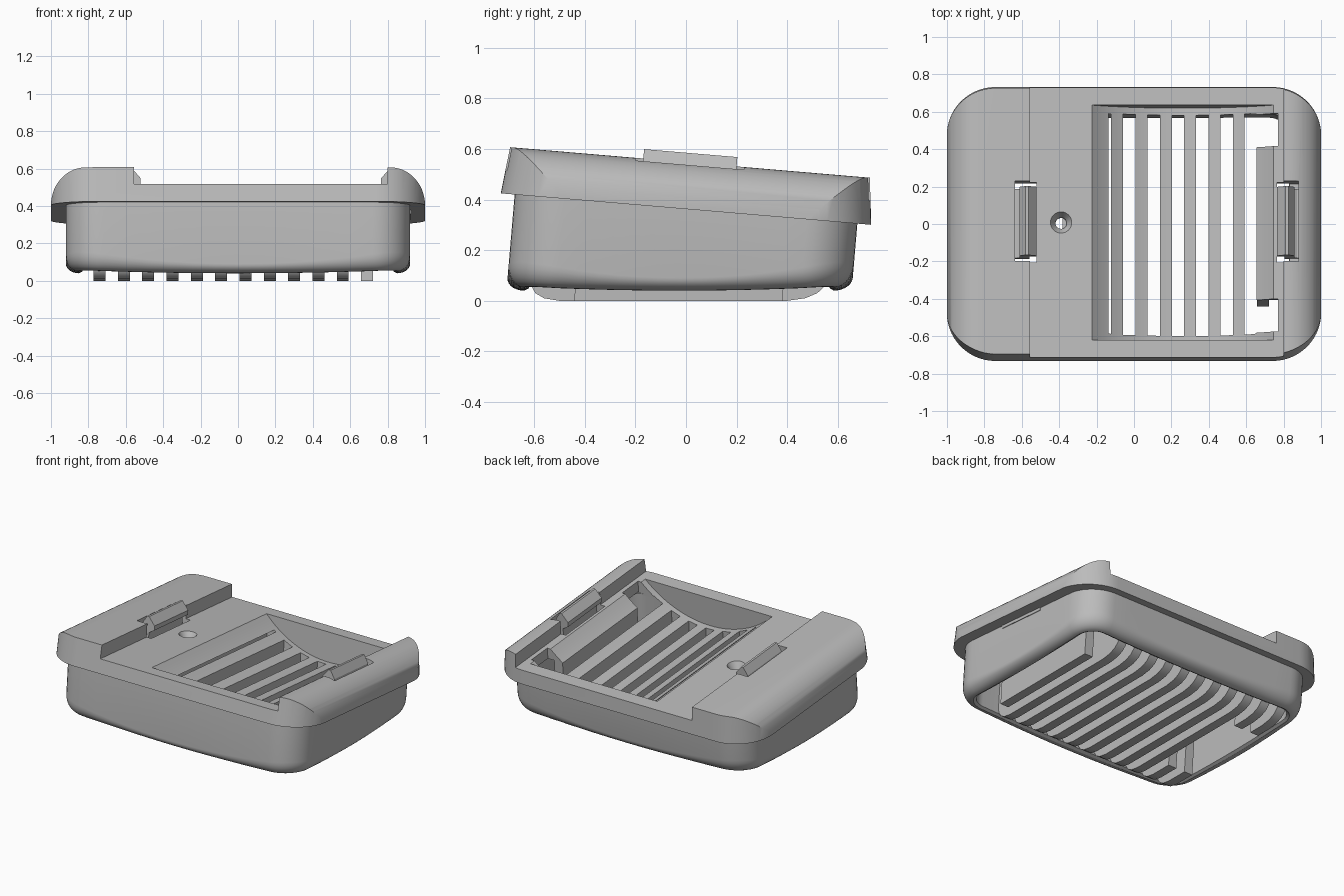
import bpy, bmesh, math
from mathutils import Matrix, Vector

if "Cube" in bpy.data.objects:
    bpy.data.objects.remove(bpy.data.objects["Cube"])

TILT = math.radians(-4.85)
LIFT = 0.3625          # height of the rim underside at the centre
parts = []

mat = bpy.data.materials.new("plain_grey")
mat.diffuse_color = (0.5, 0.5, 0.5, 1)
mat.use_nodes = True
mat.node_tree.nodes["Principled BSDF"].inputs["Base Color"].default_value = mat.diffuse_color


def make(name, bm, part=True):
    bmesh.ops.recalc_face_normals(bm, faces=bm.faces)
    me = bpy.data.meshes.new(name)
    bm.to_mesh(me)
    bm.free()
    ob = bpy.data.objects.new(name, me)
    bpy.context.collection.objects.link(ob)
    if part:
        me.materials.append(mat)
        parts.append(ob)
    else:
        ob.hide_render = True
    return ob


def loft(name, rings, closed=False, part=True):
    """Join equal rings of points; cap the ends, or close into a tube."""
    bm = bmesh.new()
    vs = [[bm.verts.new(p) for p in r] for r in rings]
    n = len(vs[0])
    pairs = list(zip(vs, vs[1:])) + ([(vs[-1], vs[0])] if closed else [])
    for a, b in pairs:
        for i in range(n):
            j = (i + 1) % n
            bm.faces.new((a[i], a[j], b[j], b[i]))
    if not closed:
        bm.faces.new(vs[0])
        bm.faces.new(vs[-1])
    return make(name, bm, part)


def prism_y(name, prof, y0, y1, part=True):
    return loft(name, [[(x, y, z) for x, z in prof] for y in (y0, y1)], part=part)


def prism_x(name, prof, x0, x1, part=True):
    return loft(name, [[(x, y, z) for y, z in prof] for x in (x0, x1)], part=part)


def box(x0, x1, y0, y1, z0, z1):
    return prism_y("cutter", [(x0, z0), (x1, z0), (x1, z1), (x0, z1)], y0, y1, False)


def boolean(ob, cutter, op='DIFFERENCE'):
    m = ob.modifiers.new("cut", 'BOOLEAN')
    m.operation, m.solver, m.object = op, 'EXACT', cutter
    bpy.context.view_layer.objects.active = ob
    bpy.ops.object.modifier_apply(modifier=m.name)


def rrect(hx, hy, r, arc=10, side=12):
    """Rounded rectangle with extra points along its straight sides."""
    corners = []
    for k, (sx, sy) in enumerate([(1, 1), (-1, 1), (-1, -1), (1, -1)]):
        c = []
        for i in range(arc + 1):
            a = math.pi / 2 * (k + i / arc)
            c.append((sx * (hx - r) + r * math.cos(a), sy * (hy - r) + r * math.sin(a)))
        corners.append(c)
    pts = []
    for k in range(4):
        pts += corners[k]
        p, q = Vector(corners[k][-1]), Vector(corners[(k + 1) % 4][0])
        pts += [tuple(p.lerp(q, i / side)) for i in range(1, side)]
    return pts


def local_z(y, zw):
    """Height in the tilted frame that gives world height zw."""
    return (zw - LIFT - math.sin(TILT) * y) / math.cos(TILT)


# Rim: plan outline crossed with a side profile with rounded ends and a sunken deck
arc = [(0.82 + 0.18 * math.cos(a), 0.185 * math.sin(a))
       for a in [math.pi / 2 * i / 14 for i in range(15)]]
profile = arc + [(0.80, 0.185), (0.80, 0.095), (-0.555, 0.095), (-0.555, 0.185)]
profile += [(-x, z) for x, z in reversed(arc)]
rim = prism_y("rim_and_deck", profile, -0.9, 0.9)
plan = loft("plan_cutter", [
    [(x, y, -0.0001) for x, y in rrect(1.001, 0.735, 0.26, 14, 1)],
    [(x, y, 0.20) for x, y in rrect(1.001, 0.712, 0.26, 14, 1)]], part=False)
boolean(rim, plan, 'INTERSECT')

# Body wall: curved lower edge with a rolled lip, hollow inside
HX, HY, R = 0.92, 0.68, 0.2


def ring(inset, height):
    out = []
    for (x, y), (ox, oy) in zip(rrect(HX - inset, HY - inset, R - inset), rrect(HX, HY, R)):
        t = (ox / HX) ** 2 * (oy / HY) ** 2
        out.append((x, y, height(t, y)))
    return out


rings = [ring(0, lambda t, y: 0.01)]
for i in range(8):
    a = math.pi / 2 * i / 7
    rings.append(ring(0.07 * (1 - math.cos(a)), lambda t, y, s=math.sin(a): local_z(
        y, (0.09 + 0.085 * t) * (1 - s) + (0.04 + 0.02 * t) * s)))
rings.append(ring(0.088, lambda t, y: local_z(y, 0.05 + 0.02 * t)))
rings.append(ring(0.088, lambda t, y: 0.01))
body = loft("body_wall", rings, closed=True)

# Hollow under the deck
boolean(rim, box(-0.83, 0.83, -0.59, 0.59, -0.1, 0.02))

# Slats along the depth, flat on the ground with rounded ends
slats = []


def slat(x, y0, y1):
    low = [(-0.592, 0.10), (-0.585, 0.06), (-0.565, 0.03), (-0.53, 0.01), (-0.47, 0.0),
           (0.43, 0.0), (0.50, 0.01), (0.545, 0.03), (0.575, 0.06), (0.592, 0.10)]
    prof = [(y, local_z(y, z)) for y, z in low] + [(0.592, 0.03), (-0.592, 0.03)]
    ob = prism_x("slat", prof, x - 0.032, x + 0.032)
    if (y0, y1) != (-0.6, 0.6):
        c = box(x - 0.1, x + 0.1, y0, y1, -0.6, 0.2)
        boolean(ob, c, 'INTERSECT')
    slats.append(ob)


for i in range(12):
    x = -0.74 + 0.13 * i
    if i < 2:            # end slats are interrupted behind the clip
        slat(x, -0.6, -0.32)
        slat(x, 0.32, 0.6)
    elif i == 11:        # short slat under the other clip
        slat(x, -0.41, 0.41)
    else:
        slat(x, -0.6, 0.6)

# Basin: shallow round trough sunk through the deck, walls and slats
cx, rad = 0.26, 0.69
cz = 0.095 - 0.2 + rad
half = math.asin(0.487 / rad)
trough = [(cx + rad * math.sin(a), cz - rad * math.cos(a))
          for a in [half * (2 * i / 32 - 1) for i in range(33)]]
trough += [(cx + 0.487, 0.4), (cx - 0.487, 0.4)]
basin = prism_y("basin_cutter", trough, -0.63, 0.63, False)
for ob in [rim, body] + slats:
    boolean(ob, basin)

# Corner pockets beside the basin
for s in (-1, 1):
    y0, y1 = sorted((s * 0.41, s * 0.585))
    boolean(rim, box(0.605, 0.77, y0, y1, -0.3, 0.3))

# Countersunk screw hole
bm = bmesh.new()
bmesh.ops.create_cone(bm, cap_ends=True, segments=32, radius1=0.03, radius2=0.03, depth=0.6)
bmesh.ops.translate(bm, verts=bm.verts, vec=(-0.39, 0, 0))
boolean(rim, make("hole_cutter", bm, False))
bm = bmesh.new()
bmesh.ops.create_cone(bm, cap_ends=True, segments=32, radius1=0.025, radius2=0.06, depth=0.06)
bmesh.ops.translate(bm, verts=bm.verts, vec=(-0.39, 0, 0.07))
boolean(rim, make("sink_cutter", bm, False))

# Spring clips standing in notches at both end blocks
clip = [(-0.64, -0.02), (-0.64, 0.015), (-0.612, 0.03), (-0.612, 0.17), (-0.58, 0.222), (-0.565, 0.222),
        (-0.52, 0.17), (-0.52, 0.14), (-0.56, 0.115), (-0.56, -0.02)]
for side, mirror in (("left", False), ("right", True)):
    f = (lambda x: 0.245 - x) if mirror else (lambda x: x)
    xa, xb = sorted((f(-0.635), f(-0.52)))
    boolean(rim, box(xa, xb, -0.215, 0.215, 0.0, 0.3))
    prism_y(side + "_clip", [(f(x), z) for x, z in clip], -0.185, 0.185)
    # small shelf joining the clip to the deck underside
    x0, x1 = sorted((f(-0.68), f(-0.6)))
    prism_y(side + "_clip_shelf", [(x0, -0.02), (x1, -0.02), (x1, 0.022), (x0, 0.022)], -0.185, 0.185)

# Remove helpers, tilt everything and shade
for ob in list(bpy.data.objects):
    if ob not in parts:
        bpy.data.objects.remove(ob)
place = Matrix.Translation((0, 0, LIFT)) @ Matrix.Rotation(TILT, 4, 'X')
bpy.ops.object.select_all(action='DESELECT')
for ob in parts:
    ob.data.transform(place)
    ob.select_set(True)
bpy.context.view_layer.objects.active = rim
bpy.ops.object.shade_smooth_by_angle(angle=math.radians(30))
